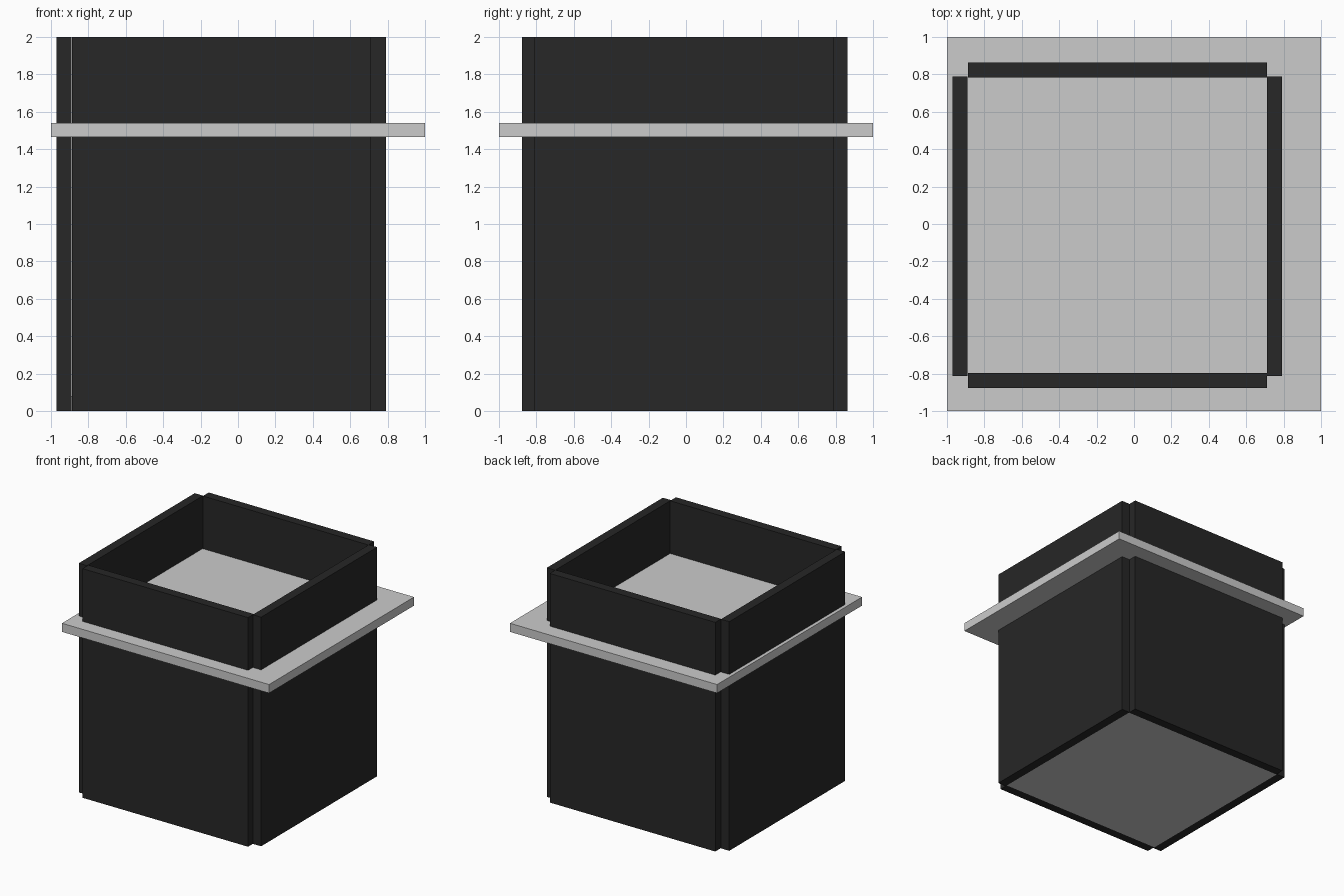
import bpy

if "Cube" in bpy.data.objects:
    bpy.data.objects.remove(bpy.data.objects["Cube"])

black = bpy.data.materials.new("black")
black.diffuse_color = (0.02, 0.02, 0.02, 1)
black.use_nodes = True
black.node_tree.nodes["Principled BSDF"].inputs["Base Color"].default_value = black.diffuse_color


def box(name, x, y, z, mat=None):
    """Axis-aligned box from (min, max) ranges."""
    centre = [(a + b) / 2 for a, b in (x, y, z)]
    bpy.ops.mesh.primitive_cube_add(size=1, location=centre)
    ob = bpy.context.object
    ob.name = name
    ob.scale = [b - a for a, b in (x, y, z)]
    bpy.ops.object.transform_apply(location=False, rotation=False, scale=True)
    if mat:
        ob.data.materials.append(mat)
    return ob


HEIGHT = (0, 2)
T = 0.08  # wall thickness

# Side walls
for name, x0 in (("left_wall", -0.97), ("right_wall", 0.711)):
    box(name, (x0, x0 + T), (-0.811, 0.789), HEIGHT, black)

# Front and back walls
for name, y0 in (("front_wall", -0.877), ("back_wall", 0.783)):
    box(name, (-0.887, 0.711), (y0, y0 + T), HEIGHT, black)

# Wide plate passing through the walls near the top
box("rim_plate", (-1, 1), (-1, 1), (1.465, 1.54))

# Floor closing the bottom between the walls
box("floor", (-0.89, 0.711), (-0.797, 0.783), (0, T))
